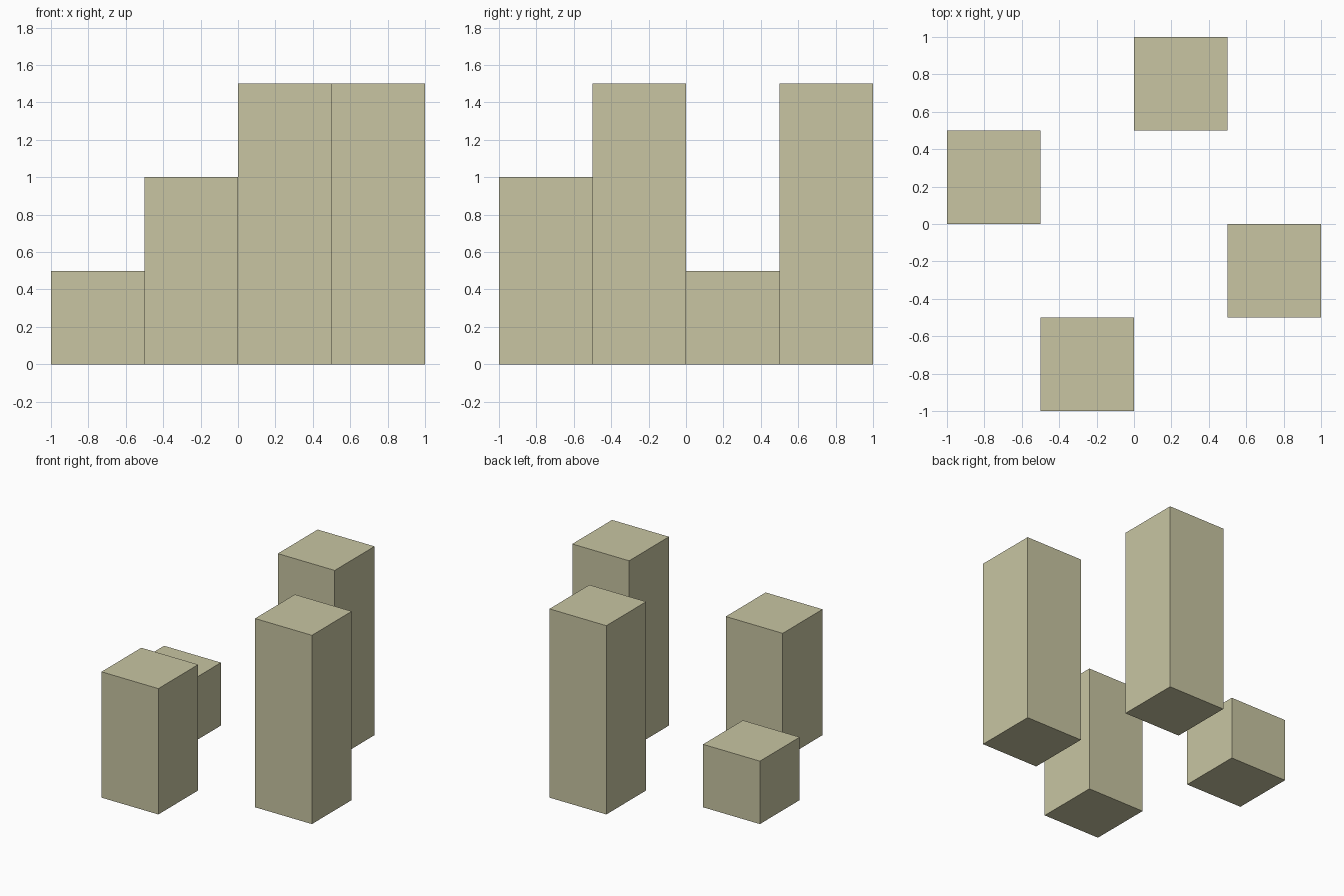
import bpy

if "Cube" in bpy.data.objects:
    bpy.data.objects.remove(bpy.data.objects["Cube"])

# Single flat colour
stone = bpy.data.materials.new("pale_khaki")
stone.diffuse_color = (0.578, 0.558, 0.361, 1.0)
stone.use_nodes = True
stone.node_tree.nodes["Principled BSDF"].inputs["Base Color"].default_value = stone.diffuse_color

SIDE = 0.5


def pillar(name, x, y, height):
    """Square pillar standing on the ground, centred at (x, y)."""
    bpy.ops.mesh.primitive_cube_add(size=1, location=(x, y, height / 2))
    obj = bpy.context.object
    obj.name = name
    obj.scale = (SIDE, SIDE, height)
    bpy.ops.object.transform_apply(location=False, rotation=False, scale=True)
    obj.data.materials.append(stone)


# Four pillars in a pinwheel layout
pillar("left_short_block", -0.75, 0.25, 0.5)
pillar("front_medium_pillar", -0.25, -0.75, 1.0)
pillar("right_tall_pillar", 0.75, -0.25, 1.5)
pillar("back_tall_pillar", 0.25, 0.75, 1.5)
